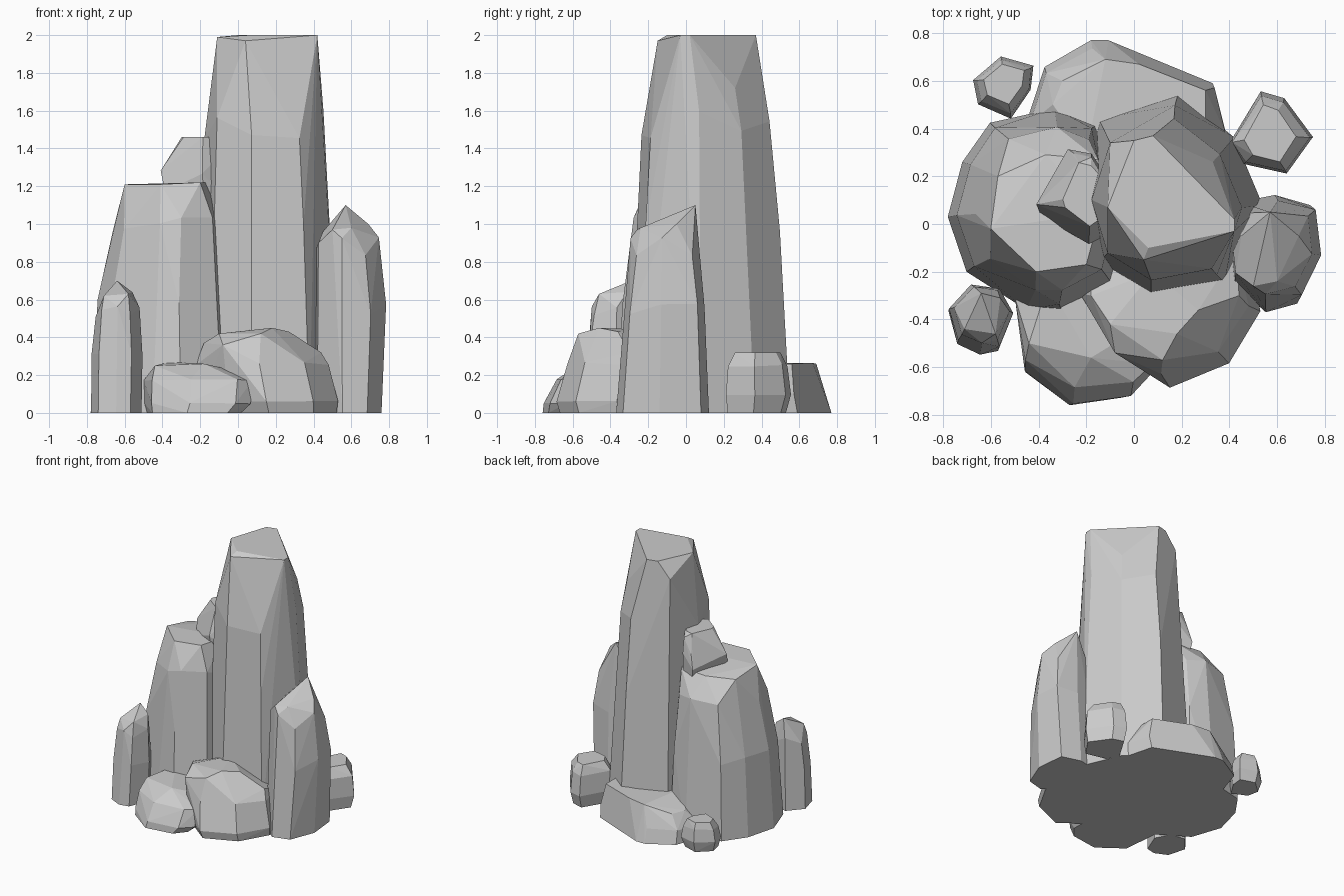
import bpy, bmesh, math, random
from mathutils import Vector

random.seed(4)


def rock(name, outline, levels, peaks=(), rough=0.025):
    """Faceted rock: the outline is fitted to an x/y box at each level, then hulled.
    levels: (z, x min, x max, y min, y max); peaks add single corners near the top."""
    xs, ys = [p[0] for p in outline], [p[1] for p in outline]
    bm = bmesh.new()
    for i, (z, x0, x1, y0, y1) in enumerate(levels):
        cx, cy = (x0 + x1) / 2, (y0 + y1) / 2
        for px, py in outline:
            k = 1 - random.uniform(0, rough)
            dx = ((px - min(xs)) / (max(xs) - min(xs)) - 0.5) * (x1 - x0) * k
            dy = ((py - min(ys)) / (max(ys) - min(ys)) - 0.5) * (y1 - y0) * k
            dz = random.uniform(-0.06, 0.06) * z if 0 < i < len(levels) - (not peaks) else 0
            bm.verts.new((cx + dx, cy + dy, z + dz))
    for p in peaks:
        bm.verts.new(p)
    hull = bmesh.ops.convex_hull(bm, input=bm.verts[:])
    loose = {e for e in hull["geom_interior"] + hull["geom_unused"]
             if isinstance(e, bmesh.types.BMVert)}
    bmesh.ops.delete(bm, geom=list(loose), context='VERTS')
    # merge nearly coplanar triangles into broad chiselled faces
    bmesh.ops.dissolve_limit(bm, angle_limit=math.radians(4),
                             verts=bm.verts[:], edges=bm.edges[:])
    bmesh.ops.recalc_face_normals(bm, faces=bm.faces[:])
    mesh = bpy.data.meshes.new(name)
    bm.to_mesh(mesh)
    bm.free()
    obj = bpy.data.objects.new(name, mesh)
    bpy.context.collection.objects.link(obj)
    return obj


# Tall central pillar, its back right shoulder sheared off
rock("main_pillar",
     [(-.2, .12), (-.12, -.16), (.09, -.3), (.38, -.24), (.53, .08), (.42, .36), (.2, .55), (-.12, .44)],
     [(0, -.24, .54, -.31, .56), (.95, -.22, .495, -.27, .5), (1.53, -.185, .46, -.24, .45)],
     peaks=[(-.11, .07, 1.99), (.04, -.15, 1.97), (.06, -.1, 2), (.42, -.03, 2), (.42, .02, 2),
            (.08, .37, 2), (.0, .35, 2), (-.1, .34, 1.88), (.33, .26, 1.72)])

# Shorter pillar on the left
rock("left_pillar",
     [(-.78, .03), (-.7, -.2), (-.45, -.36), (-.3, -.37), (-.08, -.26), (0, .05), (-.15, .42), (-.33, .48),
      (-.6, .42), (-.72, .26)],
     [(0, -.785, 0, -.375, .485), (.6, -.745, -.04, -.34, .46), (.98, -.665, -.07, -.285, .41)],
     peaks=[(-.6, -.02, 1.21), (-.41, -.2, 1.21), (-.2, -.17, 1.22), (-.14, .05, 1.22), (-.15, .27, 1.18),
            (-.37, .29, 1.18), (-.57, .2, 1.17)])

# Chunk wedged between the two pillars
rock("upper_chunk",
     [(-.4, .08), (-.28, .31), (-.19, .29), (-.12, .18), (-.12, -.04), (-.2, -.085), (-.38, .03)],
     [(1.05, -.36, -.1, -.06, .29), (1.24, -.41, -.1, -.085, .315), (1.38, -.35, -.12, -.06, .3),
      (1.46, -.3, -.14, -.01, .26)])

# Spire on the right with a pointed, slanting top
rock("right_spire",
     [(.42, -.25), (.56, -.37), (.7, -.33), (.78, -.14), (.76, .08), (.6, .12), (.48, .1), (.4, 0)],
     [(0, .4, .76, -.375, .125), (.55, .4, .785, -.335, .1), (.88, .405, .75, -.295, .065)],
     peaks=[(.5, -.26, .97), (.57, .05, 1.1), (.69, -.05, 1.0), (.6, -.24, .98), (.45, -.05, .96)])

# Small spire at the front left
rock("left_spire",
     [(-.78, -.36), (-.74, -.5), (-.64, -.545), (-.56, -.53), (-.5, -.38), (-.56, -.27), (-.68, -.25)],
     [(0, -.78, -.51, -.55, -.25), (.3, -.775, -.505, -.53, -.25), (.54, -.755, -.52, -.5, -.26)],
     peaks=[(-.71, -.44, .62), (-.64, -.29, .7), (-.56, -.31, .64), (-.58, -.46, .63)])

# Low boulders at the front and back
rock("front_boulder",
     [(-.23, -.3), (-.07, -.53), (.14, -.68), (.4, -.58), (.53, -.36), (.48, -.1), (.1, 0), (-.18, -.1)],
     [(0, -.18, .525, -.67, 0), (.06, -.21, .53, -.69, 0), (.26, -.235, .48, -.63, -.02)],
     peaks=[(.18, -.46, .45), (-.1, -.42, .42), (-.08, -.54, .36), (.12, -.57, .42), (.27, -.36, .43),
            (.08, -.2, .44), (.44, -.3, .32), (-.18, -.3, .37)])
rock("front_slab",
     [(-.5, -.3), (-.46, -.62), (-.25, -.76), (0, -.73), (.08, -.64), (.07, -.3), (-.2, -.15)],
     [(0, -.49, .02, -.765, -.15), (.05, -.5, .07, -.755, -.15), (.18, -.5, .08, -.69, -.18)],
     peaks=[(-.44, -.5, .25), (-.18, -.56, .26), (-.36, -.25, .27), (0, -.45, .22)])
rock("back_boulder",
     [(-.43, .46), (-.36, .66), (-.17, .76), (-.1, .76), (.33, .6), (.38, .42), (.2, .2), (-.3, .2)],
     [(0, -.45, .39, .15, .77), (.1, -.445, .39, .15, .74)],
     peaks=[(-.34, .5, .2), (-.3, .6, .2), (-.12, .69, .26), (.02, .67, .265), (.3, .56, .26), (.3, .3, .26),
            (-.2, .3, .27)])

# Loose stones behind
rock("back_left_stone",
     [(-.67, .6), (-.56, .7), (-.43, .66), (-.44, .56), (-.52, .44), (-.65, .5)],
     [(0, -.65, -.44, .45, .68), (.08, -.675, -.42, .44, .705), (.17, -.66, -.43, .46, .69),
      (.225, -.63, -.46, .5, .67)])
rock("back_right_stone",
     [(.4, .34), (.53, .55), (.63, .52), (.75, .36), (.64, .21), (.46, .25)],
     [(0, .42, .73, .22, .53), (.1, .4, .75, .21, .56), (.24, .41, .74, .22, .54),
      (.32, .46, .68, .26, .5)])
